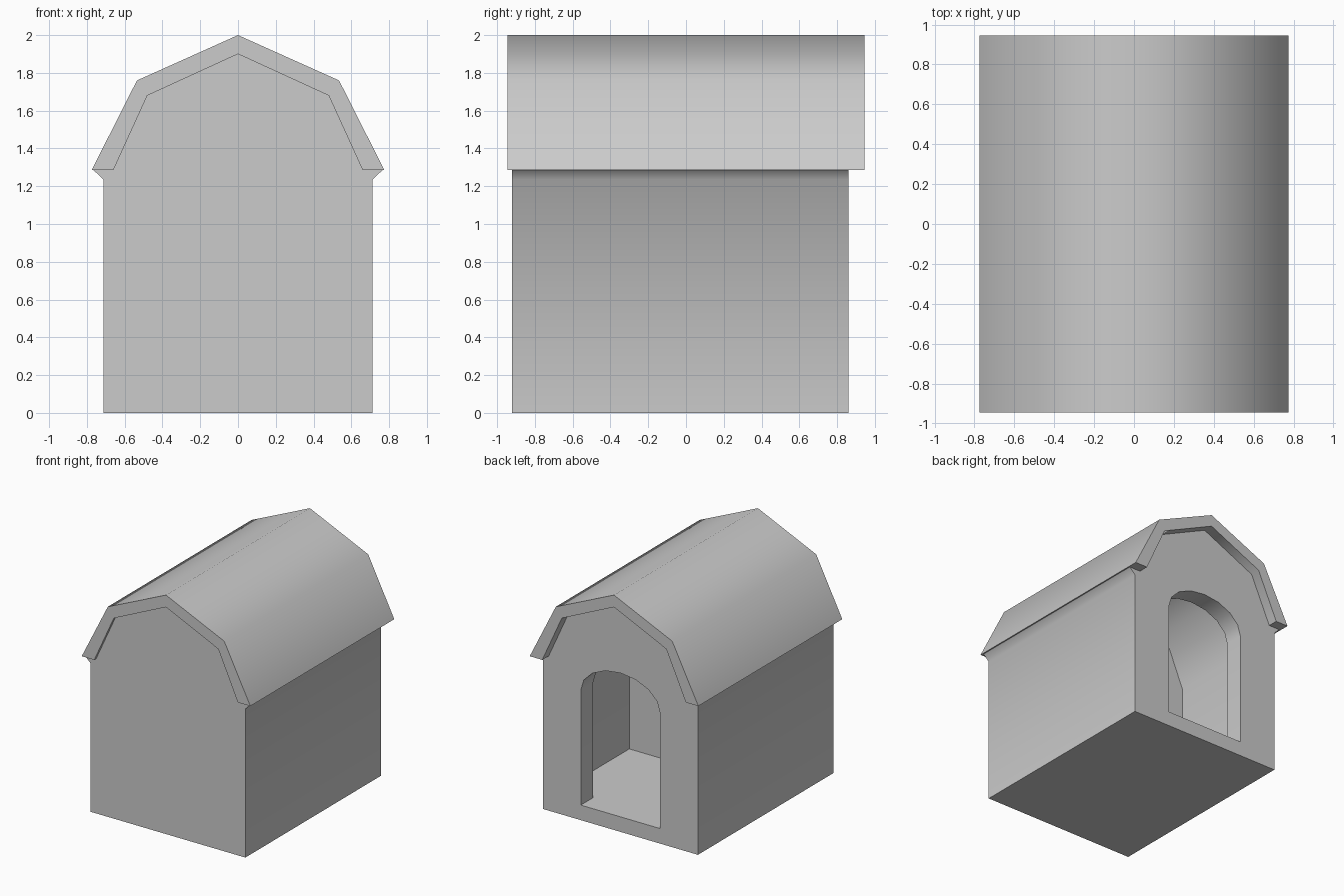
import bpy, bmesh, math

cube = bpy.data.objects.get("Cube")
if cube:
    bpy.data.objects.remove(cube, do_unlink=True)

grey = bpy.data.materials.new("plain_grey")
grey.use_nodes = True
COLOR = (0.6, 0.6, 0.6, 1)
grey.diffuse_color = COLOR
grey.node_tree.nodes["Principled BSDF"].inputs["Base Color"].default_value = COLOR


def mirrored(half):
    """Close a right-hand half outline by mirroring it across x = 0."""
    return half + [(-x, z) for x, z in reversed(half) if x > 0]


def prism(name, outline, y0, y1):
    """Extrude an outline in the xz plane from y0 to y1."""
    bm = bmesh.new()
    face = bm.faces.new([bm.verts.new((x, y0, z)) for x, z in outline])
    new = bmesh.ops.extrude_face_region(bm, geom=[face])["geom"]
    for v in new:
        if isinstance(v, bmesh.types.BMVert):
            v.co.y = y1
    bmesh.ops.recalc_face_normals(bm, faces=bm.faces)
    mesh = bpy.data.meshes.new(name)
    bm.to_mesh(mesh)
    bm.free()
    mesh.materials.append(grey)
    obj = bpy.data.objects.new(name, mesh)
    bpy.context.collection.objects.link(obj)
    return obj


def select(obj):
    bpy.ops.object.select_all(action="DESELECT")
    obj.select_set(True)
    bpy.context.view_layer.objects.active = obj


def cut(obj, cutter):
    mod = obj.modifiers.new("cut", "BOOLEAN")
    mod.operation = "DIFFERENCE"
    mod.solver = "EXACT"
    mod.object = cutter
    select(obj)
    bpy.ops.object.modifier_apply(modifier=mod.name)
    bpy.data.objects.remove(cutter, do_unlink=True)


# House walls, flaring out just under the eaves
walls = prism("house_walls", mirrored(
    [(0.712, 0), (0.712, 1.235), (0.767, 1.287), (0.5, 1.72), (0, 1.95)]), -0.92, 0.86)

# Hollow room behind the doorway
FLOOR = 0.125
cut(walls, prism("room_cutter", mirrored(
    [(0.64, FLOOR), (0.64, 1.15), (0.45, 1.6), (0, 1.82)]), -0.17, 0.70))

# Arched doorway
SPRING, HALF, RISE, STEPS = 1.08, 0.365, 0.24, 8
arch = [(HALF * math.cos(math.pi * i / STEPS), SPRING + RISE * math.sin(math.pi * i / STEPS))
        for i in range(STEPS + 1)]
cut(walls, prism("door_cutter", [(-HALF, FLOOR), (HALF, FLOOR)] + arch, 0.6, 1.0))

# Gambrel roof shell
outer = [(0.775, 1.285), (0.535, 1.76), (0, 2)]
inner = [(0.66, 1.285), (0.48, 1.68), (0, 1.9)]
roof = prism("gambrel_roof", mirrored(outer) + mirrored(inner)[::-1], -0.945, 0.945)

for obj in (walls, roof):
    select(obj)
    bpy.ops.object.shade_smooth_by_angle(angle=math.radians(60))
